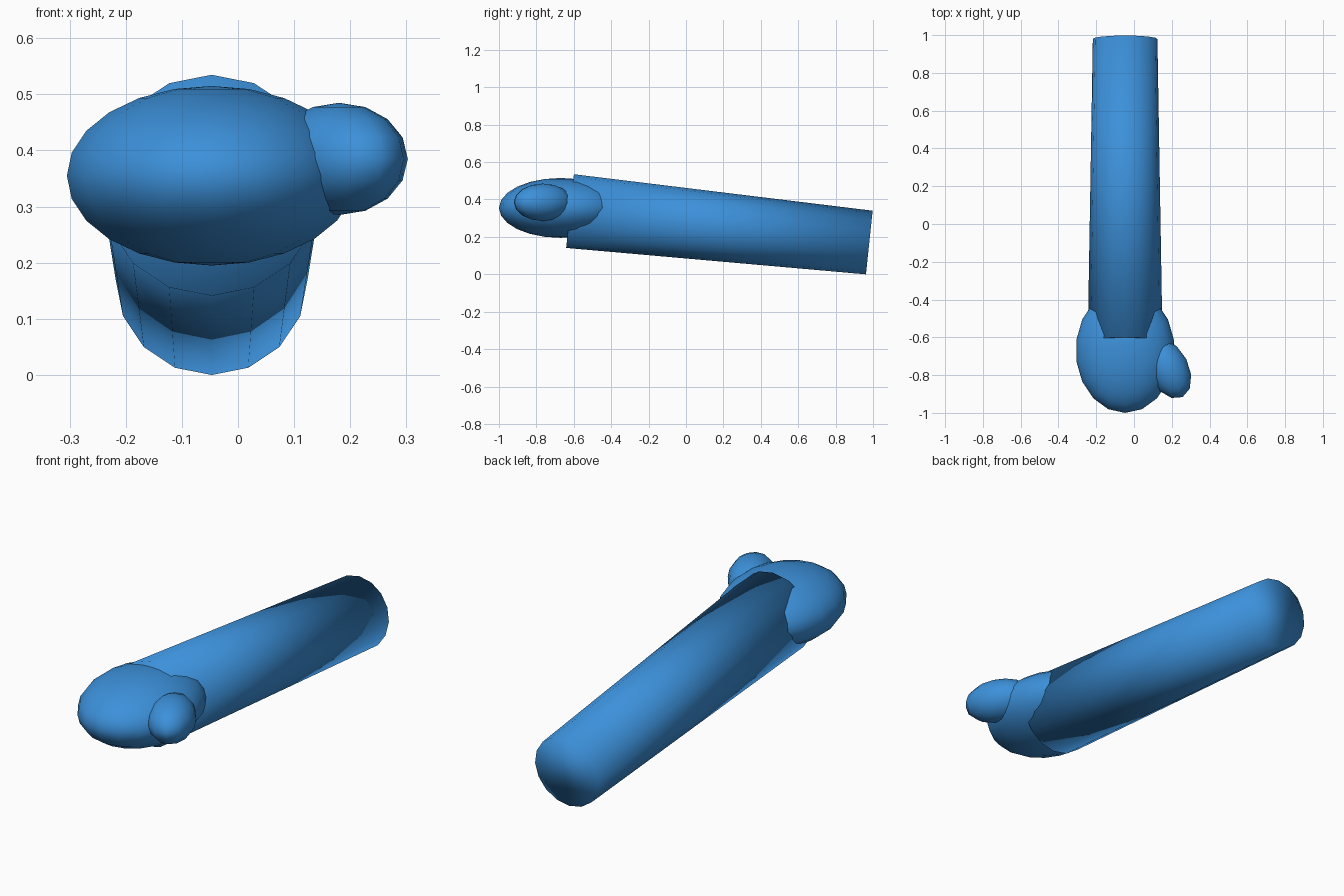
import bpy, bmesh, math
from mathutils import Matrix, Vector

cube = bpy.data.objects.get("Cube")
if cube:
    bpy.data.objects.remove(cube, do_unlink=True)

# Single blue material
blue = bpy.data.materials.new("blue")
blue.use_nodes = True
blue.diffuse_color = (0.045, 0.28, 0.70, 1)
blue.node_tree.nodes["Principled BSDF"].inputs["Base Color"].default_value = blue.diffuse_color


def finish(name, bm):
    """Turn a bmesh into a fully smooth-shaded object."""
    for face in bm.faces:
        face.smooth = True
    mesh = bpy.data.meshes.new(name)
    bm.to_mesh(mesh)
    bm.free()
    mesh.materials.append(blue)
    obj = bpy.data.objects.new(name, mesh)
    bpy.context.collection.objects.link(obj)
    return obj


def ellipsoid(name, centre, radii, segments, rings, turn=0):
    bm = bmesh.new()
    bmesh.ops.create_uvsphere(bm, u_segments=segments, v_segments=rings, radius=1)
    obj = finish(name, bm)
    obj.location = centre
    obj.scale = radii
    obj.rotation_euler.z = math.radians(turn)
    return obj


def tapered_tube(name, start, end, r_start, r_end, sides):
    start, end = Vector(start), Vector(end)
    axis = end - start
    bm = bmesh.new()
    bmesh.ops.create_cone(bm, cap_ends=True, segments=sides,
                          radius1=r_start, radius2=r_end, depth=axis.length)
    obj = finish(name, bm)
    obj.location = (start + end) / 2
    obj.rotation_euler = axis.to_track_quat('Z', 'Y').to_euler()
    return obj


# Forearm: capped tapered cylinder sloping down to the back
tapered_tube("forearm", (-0.047, -0.62, 0.338), (-0.047, 0.98, 0.17), 0.198, 0.171, 16)

# Palm and thumb: flattened spheres at the front
ellipsoid("palm", (-0.047, -0.67, 0.355), (0.262, 0.33, 0.16), 18, 12)
ellipsoid("thumb", (0.18, -0.765, 0.385), (0.109, 0.17, 0.10), 12, 8, turn=27)
